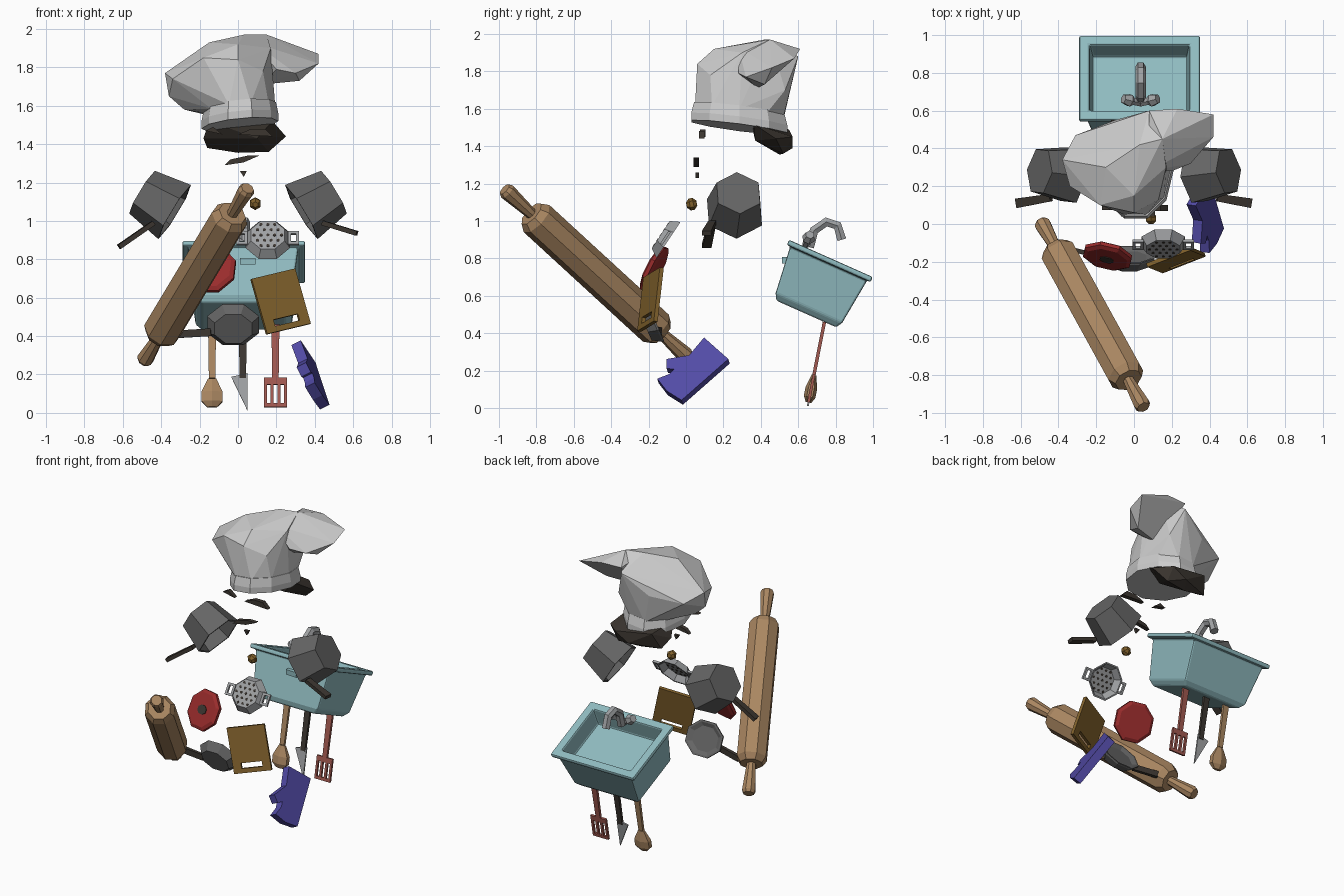
import bpy, bmesh, math
from mathutils import Matrix, Vector

cube = bpy.data.objects.get("Cube")
if cube:
    bpy.data.objects.remove(cube, do_unlink=True)


def material(name, *rgb):
    mat = bpy.data.materials.new(name)
    mat.use_nodes = True
    mat.diffuse_color = (*rgb, 1)
    node = next(n for n in mat.node_tree.nodes if n.type == "BSDF_PRINCIPLED")
    node.inputs["Base Color"].default_value = (*rgb, 1)
    return mat


white = material("white cloth", .6, .6, .6)
iron = material("iron grey", .13, .13, .13)
steel = material("light steel", .35, .36, .37)
dark = material("dark brown", .045, .037, .03)
wood = material("pale wood", .4, .24, .12)
board_brown = material("board brown", .22, .12, .025)
teal = material("teal enamel", .28, .5, .53)
purple = material("purple cloth", .085, .07, .38)
red = material("red cloth", .32, .025, .025)
salmon = material("red wood", .36, .1, .08)


def finish(name, bm, mat, matrix=Matrix(), thickness=0):
    bm.transform(matrix)
    bmesh.ops.recalc_face_normals(bm, faces=bm.faces)
    mesh = bpy.data.meshes.new(name)
    bm.to_mesh(mesh)
    bm.free()
    mesh.materials.append(mat)
    obj = bpy.data.objects.new(name, mesh)
    bpy.context.collection.objects.link(obj)
    if thickness:
        solid = obj.modifiers.new("thickness", "SOLIDIFY")
        solid.thickness, solid.offset = thickness, 0
    return obj


def axis_frame(origin, z_dir):
    return Matrix.Translation(origin) @ Vector(z_dir).to_track_quat("Z", "Y").to_matrix().to_4x4()


def plane_frame(origin, x_dir, y_dir):
    x = Vector(x_dir).normalized()
    z = x.cross(Vector(y_dir)).normalized()
    return Matrix.Translation(origin) @ Matrix((x, z.cross(x), z)).transposed().to_4x4()


def loft(name, mat, rings, matrix=Matrix()):
    """Skin a list of closed rings and cap both ends."""
    bm = bmesh.new()
    loops = [[bm.verts.new(p) for p in ring] for ring in rings]
    for a, b in zip(loops, loops[1:]):
        for i in range(len(a)):
            j = (i + 1) % len(a)
            bm.faces.new((a[i], a[j], b[j], b[i]))
    bm.faces.new(loops[0])
    bm.faces.new(loops[-1])
    return finish(name, bm, mat, matrix)


def lathe(name, mat, sides, profile, matrix, flat=1):
    turns = [2 * math.pi * (i + .5) / sides for i in range(sides)]
    return loft(name, mat, [[(r * math.cos(t), r * math.sin(t) * flat, h) for t in turns]
                            for r, h in profile], matrix)


def box_loft(name, mat, rings, matrix):
    signs = ((-1, -1), (1, -1), (1, 1), (-1, 1))
    return loft(name, mat, [[(sx * hx, sy * hy, z) for sx, sy in signs]
                            for hx, hy, z in rings], matrix)


def bar(name, mat, start, end, width, depth):
    start, end = Vector(start), Vector(end)
    w, d, length = width / 2, depth / 2, (end - start).length
    return box_loft(name, mat, [(w * .8, d, 0), (w, d, length)], axis_frame(start, end - start))


def hull(name, mat, points):
    bm = bmesh.new()
    for p in points:
        bm.verts.new(p)
    bmesh.ops.convex_hull(bm, input=bm.verts)
    bmesh.ops.delete(bm, geom=[v for v in bm.verts if not v.link_faces], context="VERTS")
    return finish(name, bm, mat)


def plate(name, mat, outline, thickness, matrix):
    bm = bmesh.new()
    bm.faces.new([bm.verts.new((x, y, 0)) for x, y in outline])
    return finish(name, bm, mat, matrix, thickness)


def slotted(name, mat, xs, ys, holes, thickness, matrix):
    """Flat grid plate with some cells left open."""
    bm = bmesh.new()
    grid = [[bm.verts.new((x, y, 0)) for x in xs] for y in ys]
    for r in range(len(ys) - 1):
        for c in range(len(xs) - 1):
            if (c, r) not in holes:
                bm.faces.new((grid[r][c], grid[r][c + 1], grid[r + 1][c + 1], grid[r + 1][c]))
    return finish(name, bm, mat, matrix, thickness)


X = (1, 0, 0)

# Chef hat: tilted band, puffed crown, drooping flap
def band_ring(scale, rise):
    ring = []
    for i in range(10):
        t = 2 * math.pi * i / 10
        x, y = .2 * scale * math.cos(t), .27 * scale * math.sin(t)
        ring.append((x + .01, y + .285, 1.5 + rise + .1 * x - .13 * y))
    return ring


loft("hat_band", white, [band_ring(1, 0), band_ring(1, .04), band_ring(.94, .1)])
hull("hat_crown", white, band_ring(.92, .08) + [
    (-.38, .34, 1.77), (-.36, .3, 1.65), (-.34, .2, 1.74), (-.31, .47, 1.72), (-.28, .3, 1.58),
    (-.18, .1, 1.85), (-.15, .3, 1.93), (0, .06, 1.84), (0, .15, 1.92), (.03, .42, 1.97),
    (.15, .45, 1.97), (.08, .6, 1.88), (.13, .13, 1.78), (.15, .53, 1.7), (.17, .3, 1.9),
    (-.1, .55, 1.75)])
hull("hat_flap", white, [
    (.08, .28, 1.93), (.08, .6, 1.92), (.15, .45, 1.97), (.23, .61, 1.92), (.42, .58, 1.87),
    (.42, .46, 1.82), (.3, .32, 1.77), (.32, .42, 1.73), (.2, .28, 1.79), (.12, .38, 1.71)])

# Hair, brows, moustache, chin tuft and nose
hull("back_hair", dark, [
    (-.18, .42, 1.43), (-.16, .5, 1.38), (0, .5, 1.355), (.16, .52, 1.36), (.25, .48, 1.44),
    (.18, .36, 1.52), (-.15, .35, 1.52), (-.12, .55, 1.49), (.15, .57, 1.45), (.05, .57, 1.39),
    (.1, .37, 1.43)])
def tuft(name, y, depth, outline):
    hull(name, dark, [(x, y + d, z) for x, z in outline for d in (-depth, depth)])


tuft("right_brow", .09, .015, [(-.17, 1.47), (-.13, 1.49), (-.08, 1.45)])
tuft("left_brow", .085, .015, [(0, 1.45), (.07, 1.48), (.14, 1.48), (.18, 1.44)])
tuft("moustache", .055, .014, [(-.07, 1.29), (-.04, 1.32), (.05, 1.34), (.11, 1.34), (.03, 1.305)])
tuft("chin_tuft", .06, .01, [(.01, 1.26), (.045, 1.26), (.03, 1.23)])
lathe("nose", board_brown, 6, [(.015, -.028), (.032, -.01), (.032, .01), (.015, .028)],
      axis_frame((.09, .03, 1.09), (0, 1, .2)))

# Two saucepans, open side inwards
for side, label in ((-1, "right"), (1, "left")):
    lathe(label + "_saucepan", iron, 6, [(.13, 0), (.165, .2), (.152, .2), (.12, .015)],
          axis_frame((side * .5, .28, 1.15), (-side * .82, -.1, -.5)))
    bar(label + "_saucepan_handle", dark, (side * .44, .14, .99),
        (side * .62, .11, .9 + side * .035), .05, .025)

# Rolling pin
low, high = Vector((-.49, .01, .27)), Vector((.05, -.97, 1.17))
half = [(.035, 0), (.045, .02), (.03, .21), (.075, .21), (.1, .25)]
length = (high - low).length
lathe("rolling_pin", wood, 8, half + [(r, length - h) for r, h in reversed(half)],
      axis_frame(low, high - low))

# Sink, tilted to the back
tilted = plane_frame((.03, .775, .8), X, (0, .914, -.406))
sink = box_loft("sink", teal, [
    (.22, .175, -.325), (.25, .195, -.29), (.285, .225, -.03), (.32, .245, -.03),
    (.32, .245, 0), (.265, .19, 0), (.25, .175, -.12)], tilted)
bevel = sink.modifiers.new("soft edges", "BEVEL")
bevel.width, bevel.segments = .012, 2
bar("sink_overflow", teal, (.01, .53, .79), (.09, .53, .79), .035, .035)

# Tap: bent spout and two knobs
curve = bpy.data.curves.new("tap_path", "CURVE")
curve.dimensions, curve.bevel_depth, curve.bevel_resolution = "3D", .028, 1
curve.use_fill_caps = True
path = [(.66, .86), (.685, .95), (.75, .995), (.81, .975), (.833, .9)]
spline = curve.splines.new("POLY")
spline.points.add(len(path) - 1)
for point, (y, z) in zip(spline.points, path):
    point.co = (.035, y, z, 1)
helper = bpy.data.objects.new("tap_helper", curve)
bpy.context.collection.objects.link(helper)
spout_mesh = bpy.data.meshes.new_from_object(
    helper.evaluated_get(bpy.context.evaluated_depsgraph_get()))
bpy.data.objects.remove(helper)
spout_mesh.materials.clear()
spout_mesh.materials.append(steel)
for face in spout_mesh.polygons:
    face.use_smooth = False
bpy.context.collection.objects.link(bpy.data.objects.new("tap_spout", spout_mesh))
for side in (-1, 1):
    lathe("tap_knob", steel, 6, [(.02, 0), (.022, .05), (.036, .07), (.025, .11)],
          axis_frame((.035, .64, .87), (side * .8, .2, .5)))

# Utensils hanging under the sink
up = Vector((0, .085, .43))
for name, mat, x in (("spoon", wood, -.135), ("server", dark, .025), ("spatula", salmon, .195)):
    foot = Vector((x, .655, .03))
    bar(name + "_handle", mat, foot + up * .35, foot + up, .042, .018)
    flat_frame = plane_frame(foot, X, up)
    if name == "spoon":
        lathe("spoon_head", mat, 6, [(.03, 0), (.063, .03), (.063, .08), (.025, .15)],
              axis_frame(foot, up), .5)
    elif name == "server":
        plate("server_blade", steel, [(-.06, .16), (.025, .18), (.025, -.02)], .01, flat_frame)
    else:
        slotted("spatula_head", mat, [-.06, -.045, -.026, -.01, .01, .026, .045, .06],
                [0, .02, .12, .155], [(1, 1), (3, 1), (5, 1)], .015, flat_frame)

# Strainer: dish open to the back, dotted face, loop handles
dish = plane_frame((.155, -.11, .91), X, (0, .55, .83))
lathe("strainer", steel, 8, [(.095, .03), (.125, -.02), (.115, -.02), (.088, .02)], dish)
for row in range(-2, 3):
    for col in range(-2, 3):
        x, y = (col + row % 2 * .5) * .036, row * .033
        if math.hypot(x, y) < .083:
            lathe("strainer_hole", dark, 6, [(.009, .018), (.009, .032)],
                  dish @ Matrix.Translation((x, y, 0)))
for side in (-1, 1):
    slotted("strainer_handle", steel, [side * x for x in (.105, .12, .148, .163)],
            [-.04, -.025, .025, .04], [(1, 1)], .015, dish)

# Red pot holder with a dark centre
pad = axis_frame((-.14, -.17, .745), (-.2, -.85, .45))
lathe("pot_holder", red, 8, [(.115, -.022), (.137, -.01), (.137, .01), (.115, .022)], pad)
lathe("pot_holder_centre", dark, 8, [(.04, .02), (.04, .026)], pad, .8)

# Frying pan
lathe("frying_pan", iron, 8, [(.105, .03), (.145, -.02), (.145, -.03), (.13, -.03), (.1, -.015)],
      axis_frame((-.025, -.19, .45), (0, -.9, -.4)), .85)
bar("frying_pan_handle", dark, (-.14, -.18, .42), (-.31, -.14, .41), .025, .04)

# Cutting board with a grip slot
slotted("cutting_board", board_brown, [-.125, -.07, .07, .125], [-.15, -.12, -.085, .15], [(1, 0 + 1)],
        .022, plane_frame((.222, -.19, .58), (.23, .09, .055), (-.065, .04, .295)))

# Oven mitt, leaning outwards
mitt = Matrix(((.15, -.5, 1, .47), (1, 0, 0, 0), (0, 1, 0, 0), (0, 0, 0, 1)))
plate("oven_mitt", purple, [
    (.1, .365), (.23, .25), (-.02, .03), (-.1, .08), (-.15, .145), (-.085, .17),
    (-.06, .195), (-.1, .2), (-.1, .25), (.02, .27)], .055, mitt)
